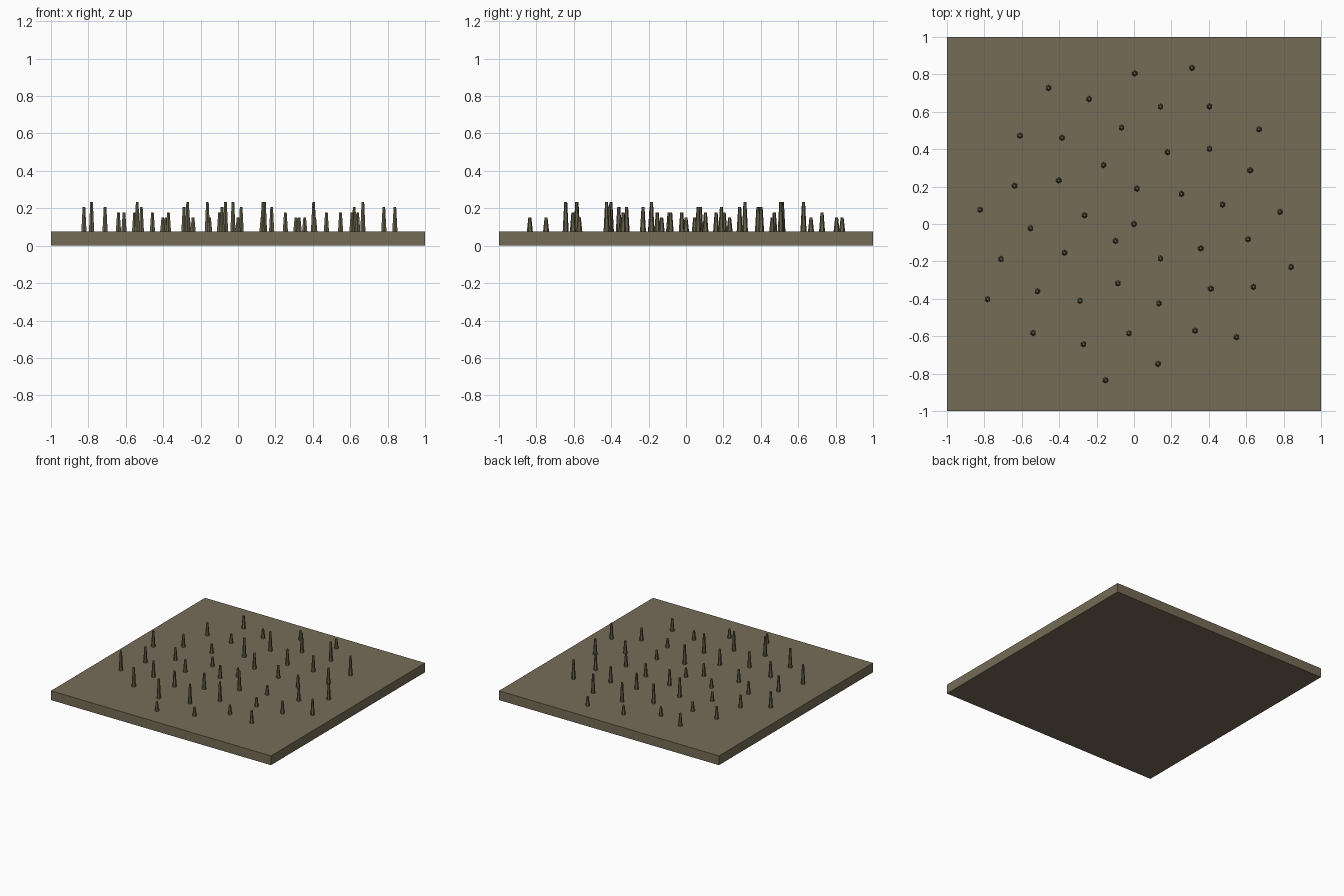
import bpy
import bmesh
import math
from mathutils import Matrix

cube = bpy.data.objects.get("Cube")
if cube:
    bpy.data.objects.remove(cube, do_unlink=True)

PLATE_TOP = 0.076
GOLDEN_ANGLE = math.radians(137.508)
SPACING = 0.1342
STALK_COUNT = 45


def make_material(name, colour):
    mat = bpy.data.materials.new(name)
    mat.use_nodes = True
    mat.diffuse_color = colour
    mat.node_tree.nodes["Principled BSDF"].inputs["Base Color"].default_value = colour
    return mat


def make_object(name, bm, mat):
    mesh = bpy.data.meshes.new(name)
    bm.to_mesh(mesh)
    bm.free()
    mesh.materials.append(mat)
    obj = bpy.data.objects.new(name, mesh)
    bpy.context.collection.objects.link(obj)
    return obj


earth = make_material("earth brown", (0.18, 0.15, 0.096, 1))
olive = make_material("dry olive", (0.135, 0.12, 0.07, 1))

# Square ground slab
bm = bmesh.new()
bmesh.ops.create_cube(bm, size=1, matrix=Matrix.Translation((0, 0, PLATE_TOP / 2))
                      @ Matrix.Diagonal((2, 2, PLATE_TOP, 1)))
make_object("ground_slab", bm, earth)

# Tapered stalks in a sunflower spiral, cycling through four heights
bm = bmesh.new()
for i in range(STALK_COUNT):
    radius = SPACING * math.sqrt(i)
    angle = -GOLDEN_ANGLE * i
    height = 0.075 + 0.0275 * (i % 4)
    place = Matrix.Translation((radius * math.cos(angle), radius * math.sin(angle),
                                PLATE_TOP + height / 2))
    bmesh.ops.create_cone(bm, cap_ends=True, segments=6, radius1=0.016,
                          radius2=0.008, depth=height, matrix=place)
make_object("stalks", bm, olive)
